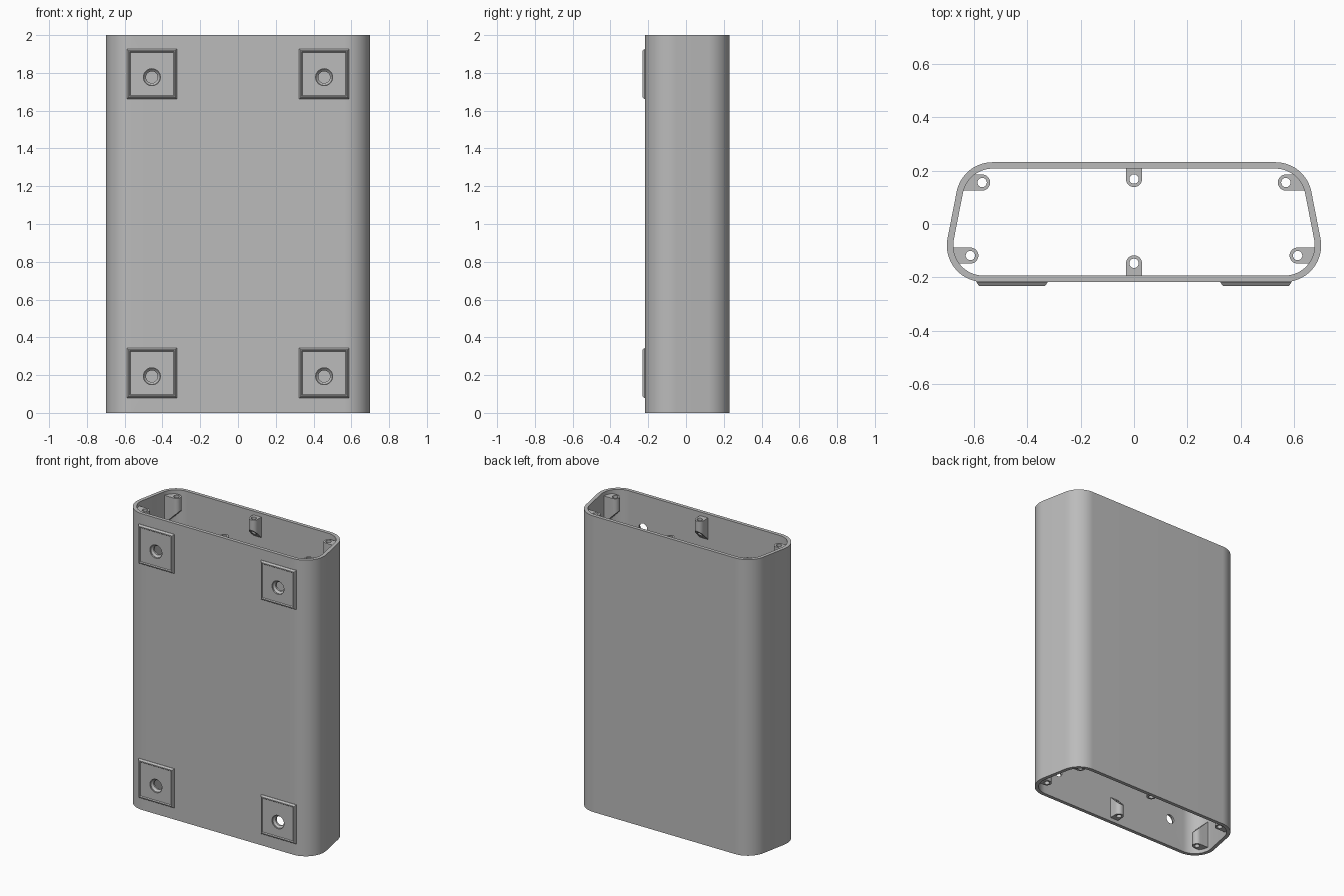
import bpy, bmesh, math

if "Cube" in bpy.data.objects:
    bpy.data.objects.remove(bpy.data.objects["Cube"])

# one plain grey for the whole enclosure
grey = bpy.data.materials.new("plain grey")
grey.diffuse_color = (0.5, 0.5, 0.5, 1)
grey.use_nodes = True
grey.node_tree.nodes["Principled BSDF"].inputs["Base Color"].default_value = grey.diffuse_color

H = 2.0          # height of the extrusion
WALL = 0.024     # wall thickness
Y_FRONT, Y_BACK = -0.217, 0.231


def finish(bm, name, angle=30):
    bmesh.ops.recalc_face_normals(bm, faces=bm.faces)
    me = bpy.data.meshes.new(name)
    bm.to_mesh(me)
    bm.free()
    ob = bpy.data.objects.new(name, me)
    bpy.context.collection.objects.link(ob)
    me.materials.append(grey)
    smooth(ob, angle)
    return ob


def smooth(ob, angle=30):
    bpy.ops.object.select_all(action='DESELECT')
    ob.select_set(True)
    bpy.context.view_layer.objects.active = ob
    bpy.ops.object.shade_smooth_by_angle(angle=math.radians(angle))


def bridge(bm, a, b):
    n = len(a)
    for i in range(n):
        bm.faces.new((a[i], a[(i + 1) % n], b[(i + 1) % n], b[i]))


def profile(inset):
    """Rounded trapezoid outline, counter-clockwise from front right."""
    r, slope, seg = 0.137, math.atan(0.2), 20
    right = []
    for cx, cy, a0, a1 in ((0.563, Y_FRONT + r, -math.pi / 2, slope),
                           (0.529, Y_BACK - r, slope, math.pi / 2)):
        for i in range(seg + 1):
            a = a0 + (a1 - a0) * i / seg
            right.append((cx + (r - inset) * math.cos(a), cy + (r - inset) * math.sin(a)))
    return right + [(-x, y) for x, y in reversed(right)]


# tube-shaped shell
bm = bmesh.new()
loops = [[bm.verts.new((x, y, z)) for x, y in profile(i)]
         for i, z in ((0, 0), (0, H), (WALL, H), (WALL, 0))]
for k in range(4):
    bridge(bm, loops[k], loops[(k + 1) % 4])
shell = finish(bm, "shell")

# countersunk mounting holes through the front wall
HOLES = [(sx * 0.456, z) for sx in (-1, 1) for z in (0.194, 1.777)]
PAD_DZ = 0.017   # pads sit slightly above their holes
N = 32
bm = bmesh.new()
for hx, hz in HOLES:
    rings = [[bm.verts.new((hx + r * math.cos(2 * math.pi * i / N), y,
                            hz + r * math.sin(2 * math.pi * i / N))) for i in range(N)]
             for r, y in ((0.045, -0.25), (0.045, -0.219), (0.031, -0.205), (0.031, -0.15))]
    for a, b in zip(rings, rings[1:]):
        bridge(bm, a, b)
    bm.faces.new(rings[0])
    bm.faces.new(rings[-1])
cutter = finish(bm, "hole_cutter")
cutter.hide_render = True
mod = shell.modifiers.new("holes", 'BOOLEAN')
mod.operation, mod.solver, mod.object = 'DIFFERENCE', 'EXACT', cutter
bpy.context.view_layer.objects.active = shell
bpy.ops.object.modifier_apply(modifier=mod.name)
bpy.data.objects.remove(cutter)
smooth(shell)


def square_point(a):
    """Point on the unit square matching angle a."""
    k = math.sqrt(2)
    return (max(-1, min(1, k * math.cos(a))), max(-1, min(1, k * math.sin(a))))


# square mounting pads with raised rim around a shallow recess
for n, (hx, hz) in enumerate(HOLES):
    bm = bmesh.new()
    angles = [2 * math.pi * i / N for i in range(N)]
    rings = []
    for half, y in ((0.1325, -0.211), (0.1325, -0.219), (0.124, -0.231),
                    (0.119, -0.231), (0.114, -0.225)):
        rings.append([bm.verts.new((hx + half * square_point(a)[0], y,
                                    hz + PAD_DZ + half * square_point(a)[1])) for a in angles])
    for y in (-0.225, -0.216):
        rings.append([bm.verts.new((hx + 0.045 * math.cos(a), y, hz + 0.045 * math.sin(a)))
                      for a in angles])
    for a, b in zip(rings, rings[1:]):
        bridge(bm, a, b)
    finish(bm, f"mounting_pad_{n + 1}", 20)


def boss(name, cx, cy, d, reach_a, reach_b, straight, top):
    """Screw boss joined to the wall in direction d, underside sloped at 45 degrees."""
    r, hole, n, gap = 0.03, 0.0175, 32, 0.025
    px, py = abs(d[1]), abs(d[0])
    bm = bmesh.new()
    rings = [[], [], [], []]
    for i in range(n):
        a = 2 * math.pi * i / n
        c, s = math.cos(a), math.sin(a)
        if c > 1e-6:
            su, sv = square_point(a)
            reach = reach_b + (reach_a - reach_b) * (sv + 1) / 2
            outer = (su * reach, sv * r)
        else:
            outer = (c * r, s * r)
        inner = (c * hole, s * hole)
        for k, (u, v) in enumerate((outer, outer, inner, inner)):
            depth = gap if k in (1, 2) else gap + straight + u + r
            bm_z = H - depth if top else depth
            rings[k].append(bm.verts.new((cx + d[0] * u + px * v, cy + d[1] * u + py * v, bm_z)))
    for k in range(4):
        bridge(bm, rings[k], rings[(k + 1) % 4])
    finish(bm, name)


# six screw bosses at each open end
for top in (True, False):
    end = "top" if top else "bottom"
    for sx, side in ((-1, "left"), (1, "right")):
        boss(f"{end}_back_{side}_boss", sx * 0.568, 0.155, (sx, 0), 0.047, 0.082, 0.09, top)
        boss(f"{end}_front_{side}_boss", sx * 0.612, -0.118, (sx, 0), 0.078, 0.058, 0.09, top)
    boss(f"{end}_back_middle_boss", 0, 0.168, (0, 1), 0.052, 0.052, 0.07, top)
    boss(f"{end}_front_middle_boss", 0, -0.147, (0, -1), 0.058, 0.058, 0.07, top)
